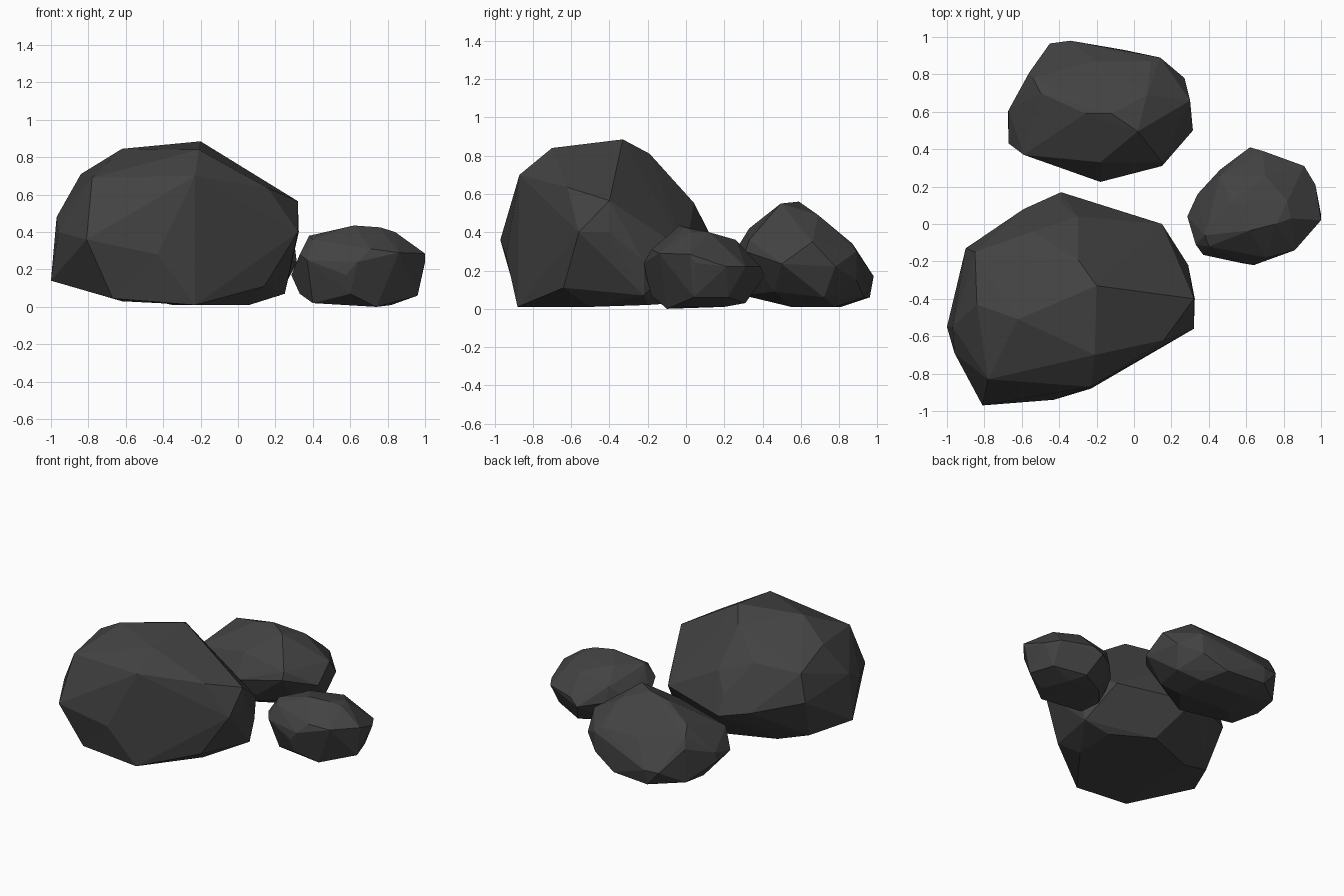
import bpy, bmesh
from mathutils import Vector

stone = bpy.data.materials.new("dark_stone")
stone.diffuse_color = (0.055, 0.055, 0.055, 1)


def boulder(name, crown, middle, base, pulls=()):
    """Faceted rock: hull around corner points, then pull single corners outward."""
    bm = bmesh.new()
    for p in crown + middle + base:
        bm.verts.new(p)
    bmesh.ops.convex_hull(bm, input=bm.verts[:])
    loose = [v for v in bm.verts if not v.link_faces]
    bmesh.ops.delete(bm, geom=loose, context='VERTS')
    for near, target in pulls:
        v = min(bm.verts, key=lambda q: (q.co - Vector(near)).length)
        v.co = target
    bmesh.ops.dissolve_limit(bm, angle_limit=0.04, verts=bm.verts[:], edges=bm.edges[:])
    bmesh.ops.recalc_face_normals(bm, faces=bm.faces[:])
    mesh = bpy.data.meshes.new(name)
    bm.to_mesh(mesh)
    bm.free()
    mesh.materials.append(stone)
    ob = bpy.data.objects.new(name, mesh)
    bpy.context.collection.objects.link(ob)
    return ob


# large boulder at front left
boulder(
    "large_boulder",
    [(-.20, -.33, .885), (-.62, -.51, .845), (-.21, -.70, .84), (-.30, -.19, .81),
     (-.84, -.43, .71), (-.85, -.15, .60), (-.54, -.04, .64), (-.78, -.83, .69),
     (-.23, -.87, .70), (.16, -.62, .635), (-.30, .04, .555), (.32, -.40, .565)],
    [(-.39, .11, .42), (-.39, .17, .28), (-.59, .08, .32), (-.90, -.13, .40),
     (-.97, -.55, .48), (-.96, -.69, .40), (-.82, -.90, .38), (-.43, -.94, .28),
     (.32, -.56, .40), (.325, -.40, .40), (.29, -.22, .25), (.15, 0, .30)],
    [(-1, -.55, .14), (-.67, -.88, .045), (-.62, -.60, .03), (-.23, -.88, .01),
     (.06, -.50, .01), (.14, -.64, .11), (.25, -.22, .07), (.06, -.20, .02),
     (-.23, -.05, .03), (-.62, -.20, .03), (-.85, -.25, .10)],
    pulls=[((-.82, -.90, .38), (-.81, -.97, .36))])

# medium boulder at the back
boulder(
    "medium_boulder",
    [(-.26, .59, .53), (-.12, .59, .56), (.02, .495, .55), (.07, .69, .49),
     (-.50, .70, .45), (-.54, .78, .39), (-.21, .87, .34), (.09, .87, .34),
     (-.59, .37, .34), (-.18, .33, .42), (.15, .33, .36)],
    [(-.18, .225, .25), (.15, .31, .30), (.315, .50, .235), (.30, .66, .35),
     (.27, .78, .22), (.14, .89, .30), (.13, .89, .15), (-.34, .98, .17),
     (-.45, .965, .17), (-.56, .81, .32), (-.67, .61, .25), (-.675, .60, .18),
     (-.67, .43, .20)],
    [(-.15, .30, .07), (-.52, .42, .05), (-.58, .62, .06), (-.35, .96, .06),
     (-.56, .80, .07), (-.05, .93, .06), (-.30, .81, .01), (-.35, .58, .01),
     (.05, .55, .01), (.05, .78, .01), (.15, .46, .09), (.22, .72, .06)])

# small boulder at the right
boulder(
    "small_boulder",
    [(.62, -.035, .435), (.52, .115, .40), (.82, .12, .40), (.70, .26, .36),
     (.76, 0, .425), (.38, -.06, .38), (.40, -.12, .36), (.84, .03, .40),
     (.46, .26, .31)],
    [(.62, .41, .17), (.69, .39, .22), (.91, .31, .22), (.97, .21, .22),
     (1, .02, .285), (1, .05, .24), (.86, -.14, .29), (.71, -.18, .31),
     (.64, -.22, .24), (.58, -.21, .17), (.37, -.165, .25), (.33, -.11, .28),
     (.285, .04, .17), (.34, .16, .20), (.46, .29, .20)],
    [(.33, .02, .07), (.40, -.08, .02), (.60, -.18, .07), (.74, -.10, .0),
     (.82, .0, .01), (.96, .04, .06), (.90, .22, .06), (.68, .31, .03),
     (.74, .20, .01), (.48, .20, .03)])
